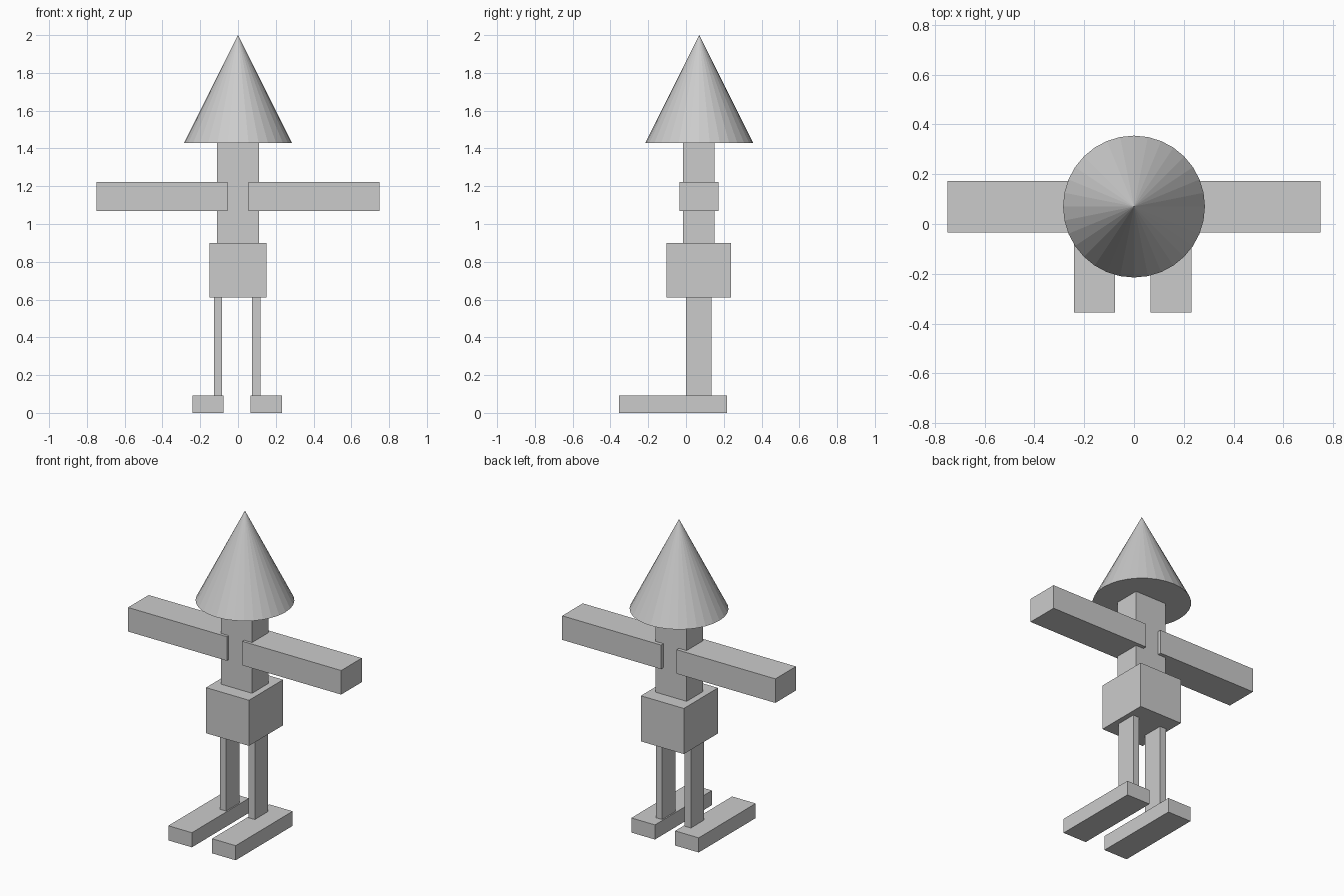
import bpy

if "Cube" in bpy.data.objects:
    bpy.data.objects.remove(bpy.data.objects["Cube"])

LEG_MID = -0.005  # legs and feet mirror about this x


def box(name, x, y, z):
    """Box from (min, max) ranges on each axis."""
    bpy.ops.mesh.primitive_cube_add(size=1)
    ob = bpy.context.object
    ob.name = name
    ob.location = [(r[0] + r[1]) / 2 for r in (x, y, z)]
    ob.scale = [r[1] - r[0] for r in (x, y, z)]
    bpy.ops.object.transform_apply(location=True, scale=True)
    return ob


def pair(name, x, y, z, mid=0.0):
    """Right and left boxes, mirrored about x = mid."""
    box("right_" + name, (mid + x[0], mid + x[1]), y, z)
    box("left_" + name, (mid - x[1], mid - x[0]), y, z)


# Pointed head
bpy.ops.mesh.primitive_cone_add(vertices=32, radius1=0.285, radius2=0,
                                depth=0.57, location=(0, 0.07, 1.715))
bpy.context.object.name = "cone_head"

# Body
box("torso", (-0.11, 0.11), (-0.016, 0.15), (0.90, 1.43))
box("hips", (-0.152, 0.15), (-0.104, 0.239), (0.61, 0.90))

# Limbs
pair("arm", (0.055, 0.75), (-0.034, 0.173), (1.07, 1.223))
pair("leg", (0.079, 0.123), (0.0, 0.134), (0.093, 0.61), LEG_MID)
pair("foot", (0.071, 0.237), (-0.355, 0.218), (0.0, 0.093), LEG_MID)
